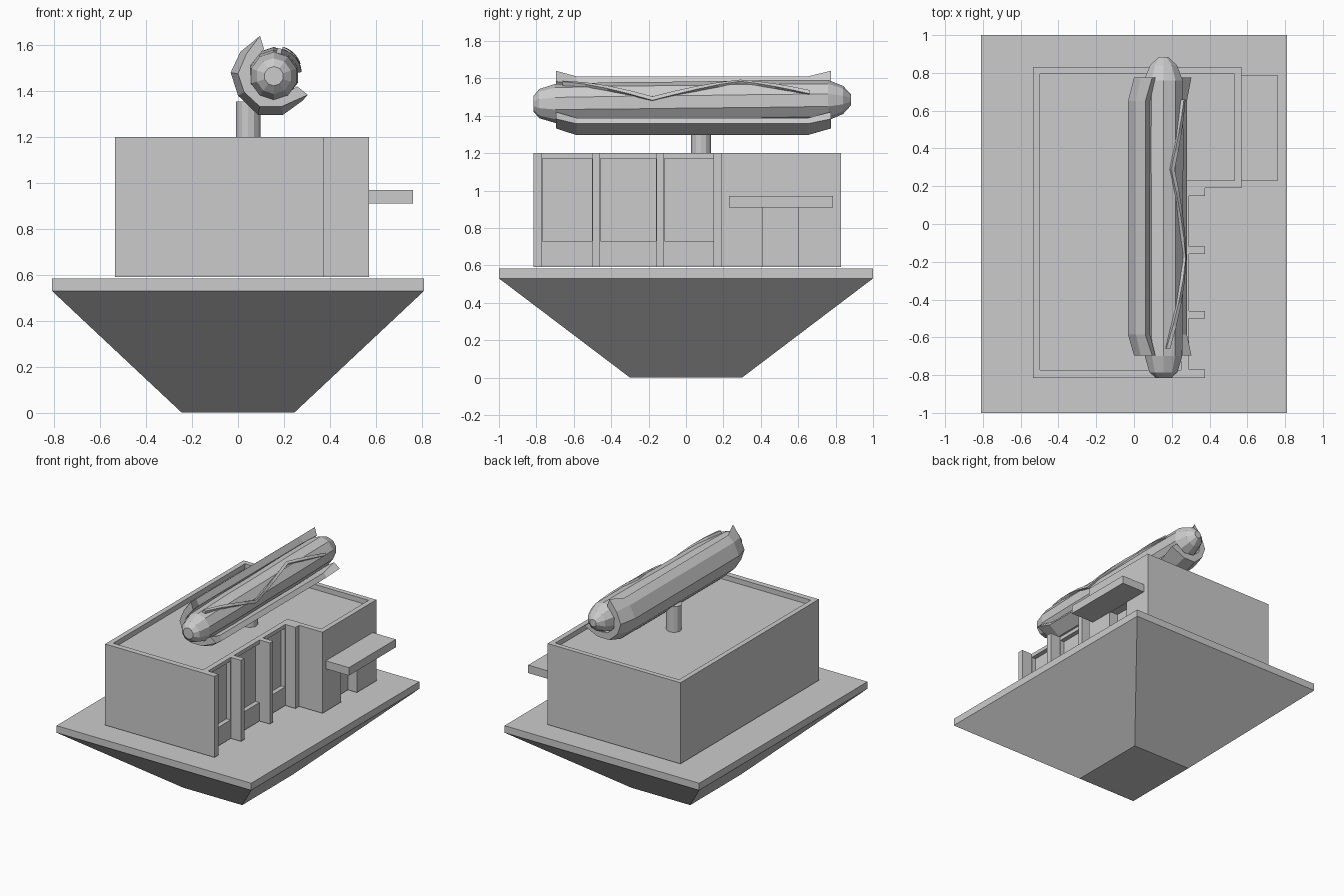
import bpy, bmesh, math

if "Cube" in bpy.data.objects:
    bpy.data.objects.remove(bpy.data.objects["Cube"])


def loft(name, rings):
    """Skin a list of equal-length closed rings and cap both ends."""
    bm = bmesh.new()
    vs = [[bm.verts.new(p) for p in ring] for ring in rings]
    n = len(vs[0])
    for a, b in zip(vs, vs[1:]):
        for i in range(n):
            j = (i + 1) % n
            bm.faces.new((a[i], a[j], b[j], b[i]))
    bm.faces.new(vs[0][::-1])
    bm.faces.new(vs[-1])
    bmesh.ops.recalc_face_normals(bm, faces=bm.faces)
    me = bpy.data.meshes.new(name)
    bm.to_mesh(me)
    bm.free()
    ob = bpy.data.objects.new(name, me)
    bpy.context.collection.objects.link(ob)
    return ob


def prism(name, outline, z0, z1):
    return loft(name, [[(x, y, z) for x, y in outline] for z in (z0, z1)])


def rect(x0, x1, y0, y1):
    return [(x0, y0), (x1, y0), (x1, y1), (x0, y1)]


def box(name, x0, x1, y0, y1, z0, z1):
    return prism(name, rect(x0, x1, y0, y1), z0, z1)


def cut(target, cutter):
    mod = target.modifiers.new("cut", 'BOOLEAN')
    mod.operation = 'DIFFERENCE'
    mod.solver = 'EXACT'
    mod.object = cutter
    bpy.context.view_layer.objects.active = target
    bpy.ops.object.modifier_apply(modifier=mod.name)
    bpy.data.objects.remove(cutter, do_unlink=True)


# Ground slab with tapered underside
box("ground_slab", -0.81, 0.81, -1, 1, 0.53, 0.583)
loft("tapered_base", [[(x, y, z) for x, y in rect(-hx, hx, -hy, hy)]
                      for hx, hy, z in ((0.245, 0.30, 0), (0.81, 1.0, 0.53))])

# Building: L-shaped footprint with window pillars
bays = [(-0.77, -0.5), (-0.46, -0.158), (-0.118, 0.148)]
outline = [(-0.535, -0.815), (0.375, -0.815)]
for y0, y1 in bays:
    outline += [(0.375, y0), (0.29, y0), (0.29, y1), (0.375, y1)]
outline += [(0.375, 0.19), (0.57, 0.19), (0.57, 0.83), (-0.535, 0.83)]
building = prism("building", outline, 0.59, 1.2)

# Sunken roof, window recesses and doorway
cut(building, prism("roof_cutter", [(-0.497, -0.772), (0.25, -0.772), (0.25, 0.23),
                                    (0.532, 0.23), (0.532, 0.793), (-0.497, 0.793)], 1.162, 1.3))
for y0, y1 in bays:
    cut(building, box("window_cutter", 0.256, 0.33, y0 + 0.002, y1 - 0.002, 0.73, 1.172))
cut(building, box("door_cutter", 0.495, 0.65, 0.41, 0.60, 0.5, 0.92))

# Awning over the door
box("door_awning", 0.565, 0.762, 0.23, 0.787, 0.91, 0.97)

# Sign pole
bpy.ops.mesh.primitive_cylinder_add(vertices=12, radius=0.053, depth=0.21,
                                    location=(0.044, 0.08, 1.25))
bpy.context.object.name = "sign_pole"

# Sausage
CX, CZ = 0.156, 1.474


def around(y, r, deg):
    a = math.radians(deg)
    return (CX + r * math.cos(a), y, CZ + 0.012 * y + r * math.sin(a))


stations = [(-0.815, 0.042), (-0.785, 0.078), (-0.7, 0.104), (-0.35, 0.11), (0.0, 0.108),
            (0.4, 0.111), (0.76, 0.108), (0.84, 0.075), (0.883, 0.028)]
loft("sausage", [[around(y, r, 36 * i + 18) for i in range(10)] for y, r in stations])

# Bun: open crescent section, narrower with flared lips at both ends
mid = [(0.06, 1.61), (0.01, 1.57), (-0.032, 1.48), (0.0, 1.38), (0.087, 1.296), (0.196, 1.296),
       (0.28, 1.357), (0.258, 1.388), (0.19, 1.372), (0.11, 1.38), (0.055, 1.43), (0.05, 1.51),
       (0.085, 1.567)]
end = [(0.096, 1.64), (0.036, 1.56), (0.0, 1.475), (0.027, 1.395), (0.095, 1.332), (0.19, 1.332),
       (0.304, 1.383), (0.257, 1.42), (0.19, 1.374), (0.11, 1.382), (0.057, 1.43), (0.054, 1.51),
       (0.113, 1.583)]
loft("bun", [[(x, y, z) for x, z in prof]
             for prof, y in ((end, -0.695), (mid, -0.585), (mid, 0.65), (end, 0.775))])

# Zigzag sauce strip following the sausage surface
turns = [(-0.66, 78), (-0.18, 10), (0.29, 66), (0.66, 22)]
rings = []
for k, ((ya, aa), (yb, ab)) in enumerate(zip(turns, turns[1:])):
    for s in range(4 if k < 2 else 5):
        t = s / 4
        y, a = ya + (yb - ya) * t, aa + (ab - aa) * t
        rings.append([around(y, r, a + d) for r, d in
                      ((0.098, -6), (0.122, -5), (0.122, 5), (0.098, 6))])
loft("sauce", rings)
